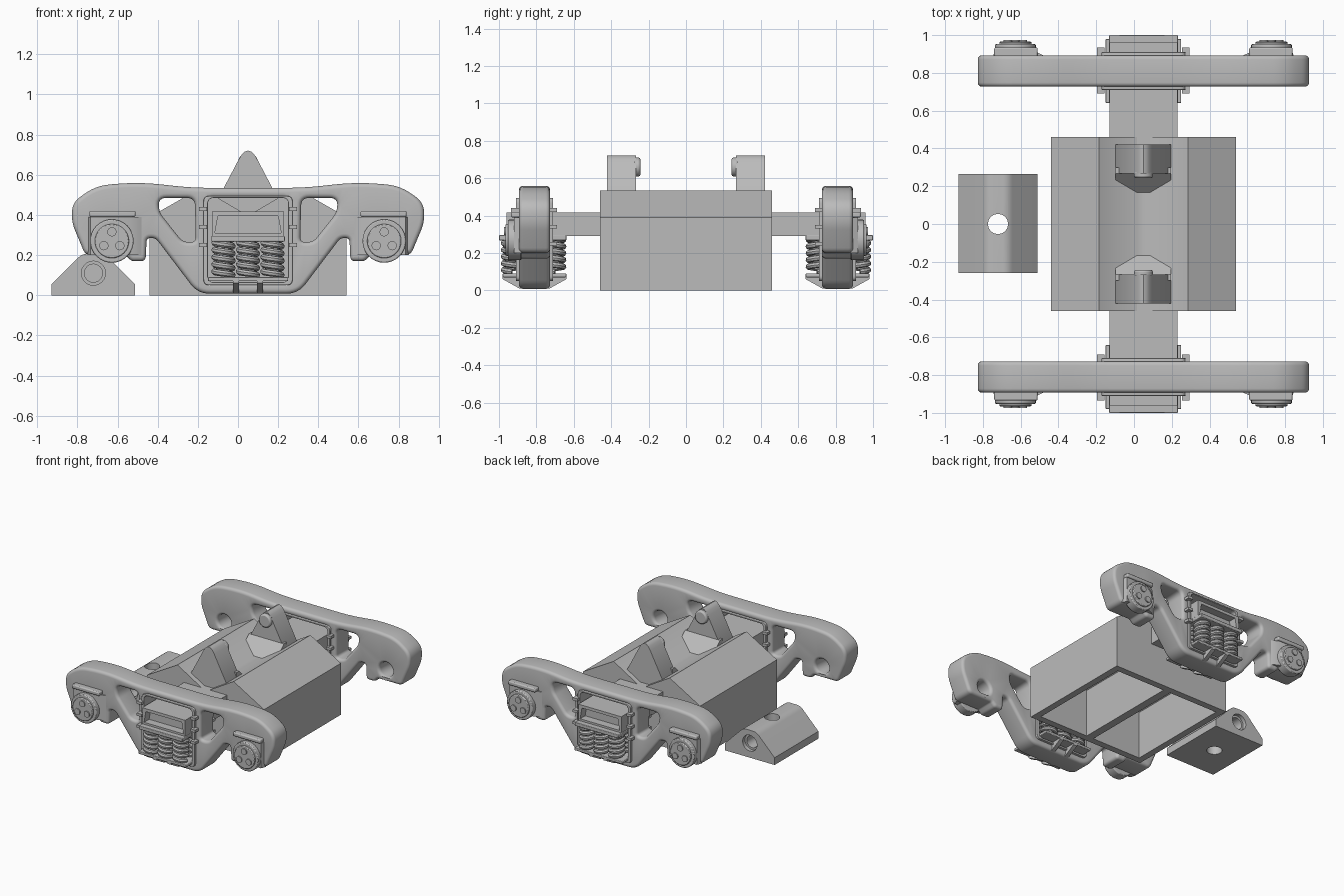
import bpy, bmesh, math
from mathutils import Vector

if "Cube" in bpy.data.objects:
    bpy.data.objects.remove(bpy.data.objects["Cube"])

grey = bpy.data.materials.new("cast_grey")
grey.use_nodes = True
grey.diffuse_color = (0.5, 0.5, 0.5, 1)
grey.node_tree.nodes["Principled BSDF"].inputs["Base Color"].default_value = (0.5, 0.5, 0.5, 1)

TRUCK = Vector((0.05, 0, 0))   # centre of the wheel truck
SIDE = 0.81                    # side frame centre plane


def activate(ob):
    bpy.ops.object.select_all(action='DESELECT')
    bpy.context.view_layer.objects.active = ob
    ob.select_set(True)


def finish(ob, mirror="", bevel=0):
    """Material, bevel, mirroring and smooth shading."""
    ob.location = TRUCK
    ob.data.materials.clear()
    ob.data.materials.append(grey)
    if bevel:
        m = ob.modifiers.new("Bevel", 'BEVEL')
        m.width, m.segments, m.limit_method = bevel, 2, 'ANGLE'
    if mirror:
        m = ob.modifiers.new("Mirror", 'MIRROR')
        m.use_axis = ("X" in mirror, "Y" in mirror, False)
        m.use_mirror_merge = False
    activate(ob)
    bpy.ops.object.shade_smooth_by_angle(angle=math.radians(35))
    return ob


def mesh_object(name, bm):
    bmesh.ops.recalc_face_normals(bm, faces=bm.faces)
    me = bpy.data.meshes.new(name)
    bm.to_mesh(me)
    bm.free()
    ob = bpy.data.objects.new(name, me)
    bpy.context.collection.objects.link(ob)
    return ob


def rounded(points):
    """Round corners given as (x, z, cut length)."""
    out = []
    for i, (x, z, cut) in enumerate(points):
        p = Vector((x, z))
        if not cut:
            out.append(p)
            continue
        a = p + (Vector(points[i - 1][:2]) - p).normalized() * cut
        b = p + (Vector(points[(i + 1) % len(points)][:2]) - p).normalized() * cut
        for k in range(7):
            t = k / 6
            out.append(a * (1 - t) ** 2 + p * 2 * t * (1 - t) + b * t * t)
    return out


def both(half):
    """Complete a right-half outline with its left half."""
    return half + [(-p[0],) + tuple(p[1:]) for p in reversed(half) if p[0] > 0]


def prism(name, points, lo, hi, axis="Y"):
    """Extrude an outline along one axis."""
    place = {"X": lambda p, d: (d, p[0], p[1]), "Y": lambda p, d: (p[0], d, p[1]),
             "Z": lambda p, d: (p[0], p[1], d)}[axis]
    bm = bmesh.new()
    rings = [[bm.verts.new(place(p, d)) for p in points] for d in (lo, hi)]
    for ring in rings:
        bm.faces.new(ring)
    for i in range(len(points)):
        j = (i + 1) % len(points)
        bm.faces.new((rings[0][i], rings[0][j], rings[1][j], rings[1][i]))
    return mesh_object(name, bm)


def box(name, x, y, z):
    return prism(name, [(x[0], z[0]), (x[1], z[0]), (x[1], z[1]), (x[0], z[1])], *y)


def disc(x, z, r, n=32):
    return [Vector((x + r * math.cos(math.tau * i / n), z + r * math.sin(math.tau * i / n))) for i in range(n)]


def inset(points, d):
    """Move an outline inwards by d (outwards when negative)."""
    n = len(points)
    area = sum(points[i - 1].cross(points[i]) for i in range(n))
    sign = math.copysign(d, d * area)
    out = []
    for i, p in enumerate(points):
        e, f = (p - points[i - 1]).normalized(), (points[(i + 1) % n] - p).normalized()
        shift = Vector((-e.y - f.y, e.x + f.x)) / max(1 + e.dot(f), 0.6)
        out.append(p + shift * sign)
    return out


def plate(name, outlines, half, bevel):
    """Upright plate with round edges; the first outline is outer, the rest are holes."""
    steps = [(bevel * (1 - math.sin(a)), bevel * (1 - math.cos(a)))
             for a in (k * math.pi / 8 for k in range(5))]
    levels = [(i, SIDE - half + d) for i, d in steps] + [(i, SIDE + half - d) for i, d in reversed(steps)]
    bm = bmesh.new()
    caps = ([], [])
    for k, outline in enumerate(outlines):
        rings = [[bm.verts.new((p.x, y, p.y)) for p in inset(outline, -d if k else d)] for d, y in levels]
        n = len(outline)
        for a, b in zip(rings, rings[1:]):
            for i in range(n):
                bm.faces.new((a[i - 1], a[i], b[i], b[i - 1]))
        for cap, ring in zip(caps, (rings[0], rings[-1])):
            cap.extend(bm.edges.get((ring[i - 1], ring[i])) for i in range(n))
    for cap in caps:
        bmesh.ops.triangle_fill(bm, use_beauty=True, edges=cap, normal=(0, 1, 0))
    return mesh_object(name, bm)


def wire(name, path, radius):
    cu = bpy.data.curves.new(name, 'CURVE')
    cu.dimensions, cu.bevel_depth, cu.bevel_resolution = '3D', radius, 2
    cu.use_fill_caps = True
    sp = cu.splines.new('POLY')
    sp.points.add(len(path) - 1)
    for pt, p in zip(sp.points, path):
        pt.co = (*p, 1)
    ob = bpy.data.objects.new(name, cu)
    bpy.context.collection.objects.link(ob)
    activate(ob)
    bpy.ops.object.convert(target='MESH')
    return bpy.context.view_layer.objects.active


def cut(ob, cutters):
    for c in cutters:
        c.hide_render = True
        m = ob.modifiers.new("Cut", 'BOOLEAN')
        m.object, m.solver = c, 'EXACT'
        activate(ob)
        bpy.ops.object.modifier_apply(modifier=m.name)
        bpy.data.objects.remove(c)


# Side frames with windows, spring opening and axle holes
outline = both([(0, 0.535, 0), (0.28, 0.535, 0.1), (0.55, 0.565, 0.12), (0.76, 0.545, 0.07),
                (0.877, 0.46, 0.05), (0.877, 0.36, 0.04), (0.81, 0.2, 0.03), (0.61, 0.2, 0.01),
                (0.58, 0.17, 0.015), (0.51, 0.17, 0.025), (0.505, 0.285, 0.02),
                (0.46, 0.285, 0.02), (0.25, 0.008, 0.06), (0, 0.008, 0)])
window = [(0.265, 0.485, 0.04), (0.45, 0.485, 0.045), (0.44, 0.41, 0.025),
          (0.325, 0.265, 0.03), (0.26, 0.265, 0.025)]
opening = both([(0.2, 0.485, 0.03), (0.2, 0.065, 0.03)])
holes = [window, [(-x, z, c) for x, z, c in reversed(window)], opening]
axle_holes = [disc(s * 0.678, 0.285, 0.055, 24) for s in (-1, 1)]
finish(plate("side_frame", [rounded(o) for o in [outline] + holes] + axle_holes, 0.083, 0.022), "Y")

# Liner around the spring opening, with lugs
outer = both([(0.222, 0.495, 0.03), (0.222, 0.05, 0.03)])
finish(plate("opening_liner", [rounded(outer), rounded(opening)], 0.1, 0.004), "Y")
for z in (0.25, 0.34, 0.43):
    for y in (0.69, 0.89):
        finish(box("liner_lug", (0.205, 0.245), (y, y + 0.045), (z - 0.01, z + 0.01)), "XY")

# Spring seat and ribs below it
finish(box("spring_seat", (-0.2, 0.2), (0.64, 0.98), (0.07, 0.09)), "Y", 0.004)
rib = [(0.64, 0.075), (0.98, 0.075), (0.98, 0.06), (0.89, 0.01), (0.73, 0.01), (0.64, 0.06)]
finish(prism("seat_rib", rib, 0.045, 0.075, "X"), "XY")

# Nest of nine coil springs on each side
turns, steps = 5, 16
helix = [(0.044 * math.cos(math.tau * i / steps) - 0.122, 0.044 * math.sin(math.tau * i / steps) + 0.7,
          0.1 + 0.18 * i / (turns * steps)) for i in range(turns * steps + 1)]
springs = wire("coil_springs", helix, 0.0165)
for offset in ((0.122, 0, 0), (0, 0.115, 0)):
    arr = springs.modifiers.new("Array", 'ARRAY')
    arr.count, arr.use_relative_offset, arr.use_constant_offset = 3, False, True
    arr.constant_offset_displace = offset
finish(springs, "Y")

# Cross beam with recessed ends and a lower lip
beam = box("cross_beam", (-0.18, 0.18), (0.42, 0.96), (0.29, 0.417))
cut(beam, [prism("recess", both([(0.15, 0.395), (0.165, 0.31)]), 0.9, 1.0)])
finish(beam, "Y")
finish(box("beam_lip", (-0.183, 0.183), (0.64, 1.0), (0.268, 0.295)), "Y", 0.004)

# Axle bearings, housings and bolts
AX, AZ = 0.678, 0.27
housing = [(0.53, 0.88), (0.53, 0.893), (0.585, 0.92), (0.785, 0.92), (0.8, 0.88)]
finish(prism("bearing_housing", housing, 0.2, 0.39, "Z"), "XY")
finish(box("housing_ledge", (0.56, 0.79), (0.88, 0.935), (0.39, 0.42)), "XY", 0.008)
finish(prism("bearing_ring", disc(AX, AZ, 0.108), 0.88, 0.952), "XY", 0.006)
finish(prism("bearing_cap", disc(AX, AZ, 0.085), 0.94, 0.965), "XY", 0.005)
for k in range(3):
    a = math.pi / 2 + k * math.tau / 3
    bolt = disc(AX + 0.046 * math.cos(a), AZ + 0.046 * math.sin(a), 0.023, 16)
    finish(prism("bearing_bolt", bolt, 0.96, 0.973), "XY")

# Hollow centre body with a valley roof and a dividing wall
body = prism("centre_body", both([(0.49, 0), (0.49, 0.39), (0.235, 0.535), (0.035, 0.417)]), -0.46, 0.46)
cavity = [(0.03, -0.05), (0.44, -0.05), (0.44, 0.36), (0.235, 0.48), (0.03, 0.36)]
cut(body, [prism("cavity", [(s * x, z) for x, z in cavity], -0.41, 0.41) for s in (-1, 1)])
finish(body)

# Hooks standing in the valley: post, ramp and round nose
post = both([(0, 0.765, 0.1), (0.147, 0.485, 0), (0.147, 0.47, 0), (0.03, 0.41, 0)])
finish(prism("hook_post", rounded(post), 0.268, 0.422), "Y")
ramp = [(0.3, 0.405), (0.155, 0.405), (0.268, 0.518), (0.3, 0.518)]
finish(prism("hook_ramp", ramp, -0.147, 0.147, "X"), "Y")
finish(prism("hook_nose", disc(0, 0.66, 0.05), 0.243, 0.28), "Y", 0.01)

# Separate bearing block with bores
block = prism("bearing_block", rounded(both([(0.208, 0, 0), (0.208, 0.055, 0), (0.055, 0.208, 0.03)])),
              -0.26, 0.265)
cutters = [prism("bore", disc(0, 0, 0.053), -0.1, 0.4, "Z")]
for s in (-1, 1):
    for r, depth in ((0.06, 0.025), (0.045, 0.13)):
        cutters.append(prism("bore", disc(0, 0.11, r), *sorted((s * (0.262 - depth), s * 0.35))))
cut(block, cutters)
finish(block).location = (-0.72, 0, 0)
